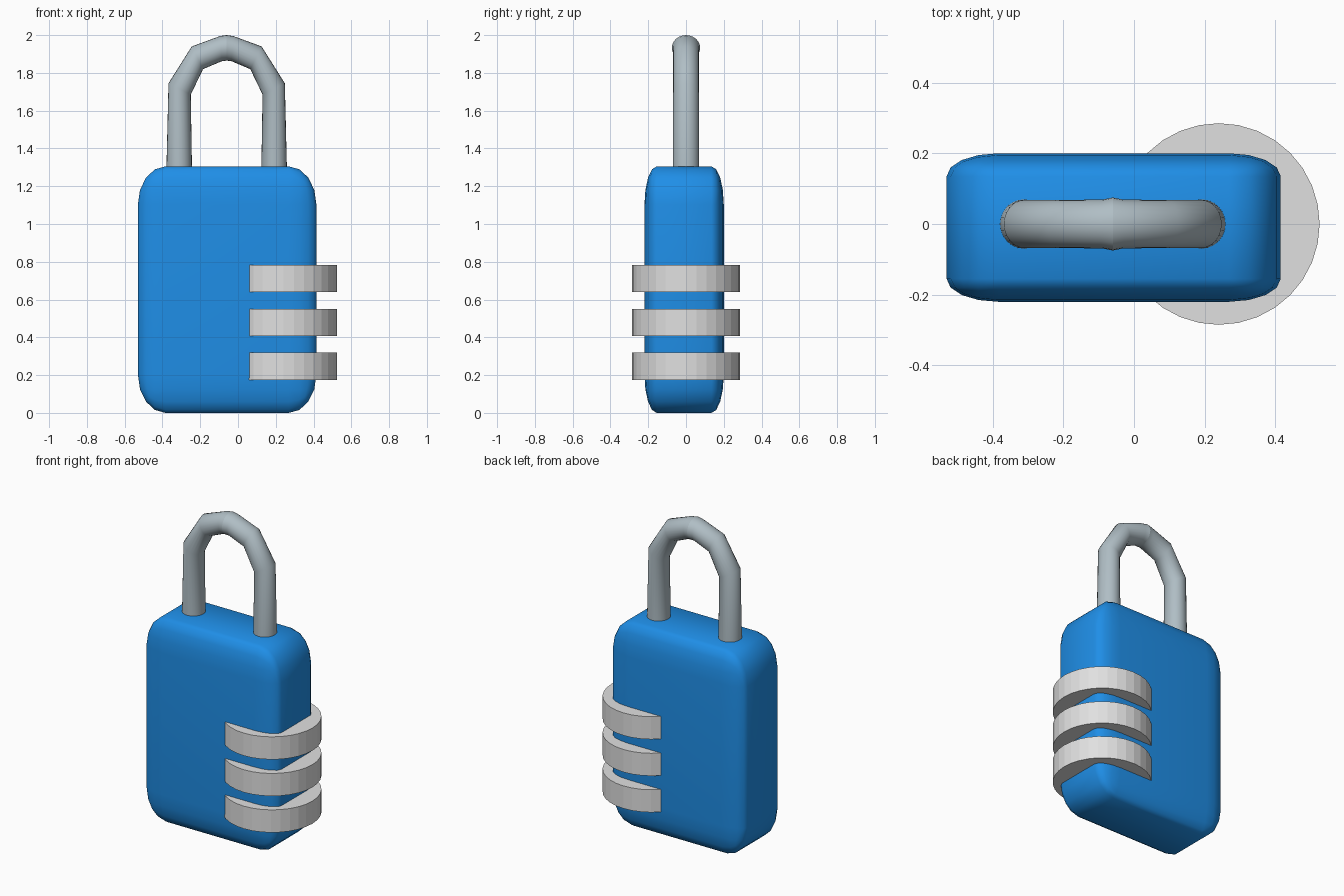
import bpy, bmesh, math
from mathutils import Vector

cube = bpy.data.objects.get("Cube")
if cube:
    bpy.data.objects.remove(cube, do_unlink=True)


def material(name, hex_code):
    """Flat material from an sRGB hex code, stored as linear values."""
    srgb = [int(hex_code[i:i + 2], 16) / 255 for i in (0, 2, 4)]
    colour = [((c + 0.055) / 1.055) ** 2.4 for c in srgb] + [1.0]
    mat = bpy.data.materials.new(name)
    mat.use_nodes = True
    mat.diffuse_color = colour
    mat.node_tree.nodes["Principled BSDF"].inputs["Base Color"].default_value = colour
    return mat


def make_object(name, bm, mat, location=(0, 0, 0), smooth_angle=None):
    bmesh.ops.recalc_face_normals(bm, faces=bm.faces)
    mesh = bpy.data.meshes.new(name)
    bm.to_mesh(mesh)
    bm.free()
    mesh.materials.append(mat)
    obj = bpy.data.objects.new(name, mesh)
    obj.location = location
    bpy.context.collection.objects.link(obj)
    if smooth_angle is not None:
        bpy.ops.object.select_all(action='DESELECT')
        obj.select_set(True)
        bpy.context.view_layer.objects.active = obj
        bpy.ops.object.shade_smooth_by_angle(angle=math.radians(smooth_angle))
    return obj


blue = material("body blue", "2196F3")
steel = material("shackle steel", "B0BEC5")
light_grey = material("dial light grey", "E0E0E0")

# Body: a unit cube with rounded edges, stretched to a flat case
bm = bmesh.new()
bmesh.ops.create_cube(bm, size=1)
bmesh.ops.bevel(bm, geom=list(bm.edges), offset=0.155, segments=4,
                profile=0.5, affect='EDGES')
bmesh.ops.scale(bm, vec=(0.945, 0.42, 1.305), verts=bm.verts)
make_object("body", bm, blue, (-0.0575, -0.01, 0.6525), 40)

# Three number dials, sunk through the side of the body
for i, z in enumerate((0.247, 0.479, 0.712)):
    bm = bmesh.new()
    bmesh.ops.create_cone(bm, cap_ends=True, segments=32,
                          radius1=0.285, radius2=0.285, depth=0.144)
    make_object(f"dial_{i + 1}", bm, light_grey, (0.24, 0, z))

# Shackle: half an arch, each ring given as (outer x, z), (inner x, z), half depth
AXIS_X = -0.06
rings = [
    ((0.320, 1.25), (0.183, 1.25), 0.070),
    ((0.308, 1.745), (0.190, 1.685), 0.068),
    ((0.185, 1.940), (0.125, 1.820), 0.068),
    ((0.035, 1.995), (0.025, 1.862), 0.069),
    ((0.000, 2.000), (0.000, 1.865), 0.075),
]
SIDES = 24
bm = bmesh.new()
loops = []
for outer, inner, depth in rings:
    o, n = Vector((outer[0], 0, outer[1])), Vector((inner[0], 0, inner[1]))
    loop = []
    for k in range(SIDES):
        a = 2 * math.pi * k / SIDES
        loop.append(bm.verts.new((o + n) / 2 + (o - n) / 2 * math.cos(a)
                                 + Vector((0, depth * math.sin(a), 0))))
    loops.append(loop)
for low, high in zip(loops, loops[1:]):
    for k in range(SIDES):
        j = (k + 1) % SIDES
        bm.faces.new((low[k], low[j], high[j], high[k]))
bm.faces.new(loops[0])
# The open tube is oriented outwards by its cap
shackle = make_object("shackle", bm, steel, (AXIS_X, 0, 0), 60)
mirror = shackle.modifiers.new("Mirror", 'MIRROR')
mirror.use_mirror_merge = False
